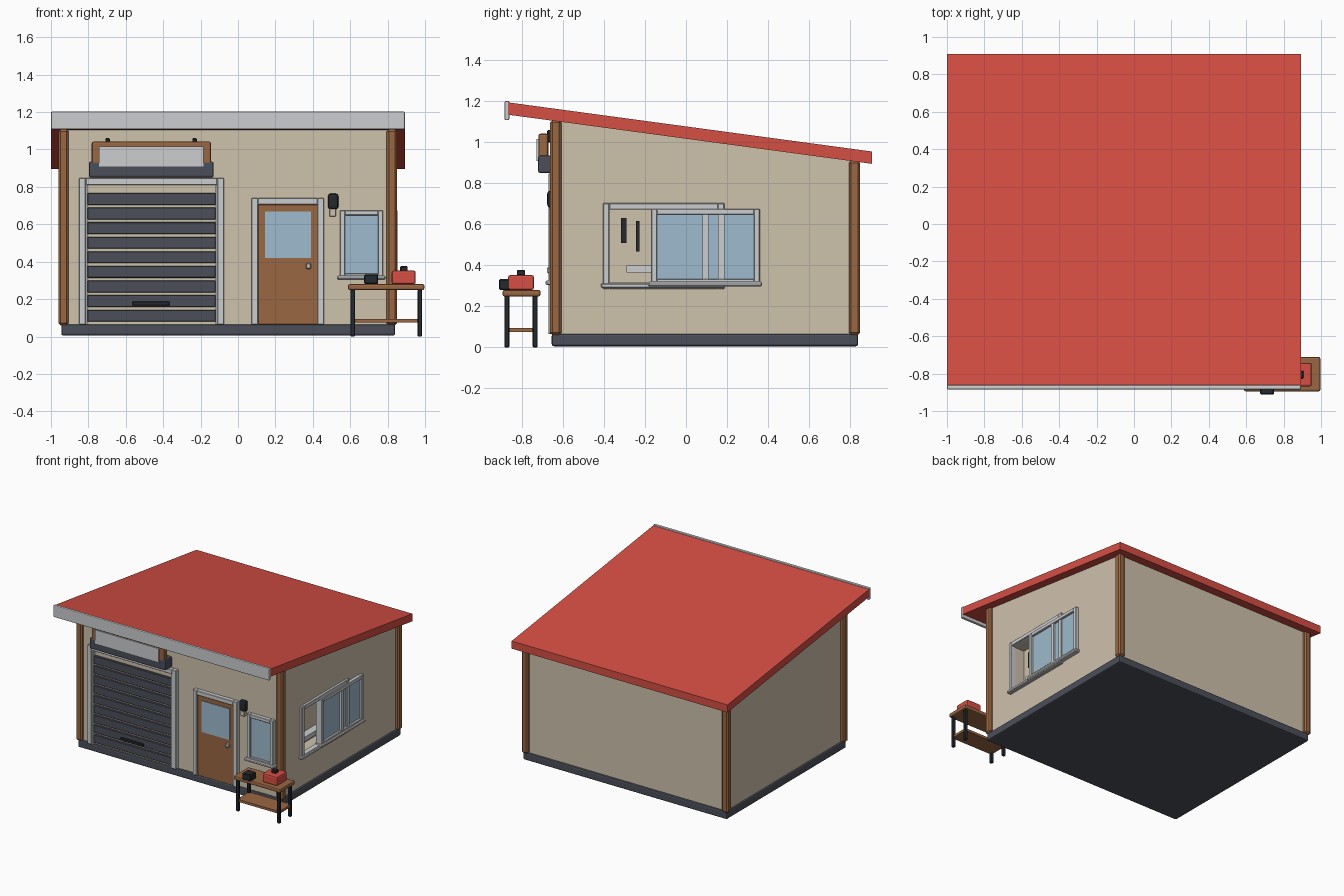
import bpy
import bmesh
from mathutils import Vector

cube = bpy.data.objects.get("Cube")
if cube:
    bpy.data.objects.remove(cube, do_unlink=True)


def material(name, rgb):
    """Flat material from display colour values (0-255)."""
    lin = [((c / 255 + 0.055) / 1.055) ** 2.4 for c in rgb] + [1.0]
    m = bpy.data.materials.new(name)
    m.use_nodes = True
    m.diffuse_color = lin
    m.node_tree.nodes["Principled BSDF"].inputs["Base Color"].default_value = lin
    return m


RED = material("red", (213, 78, 68))
WALL = material("beige plaster", (207, 194, 172))
DARK = material("slate grey", (75, 79, 89))
BLACK = material("near black", (36, 41, 47))
WOOD = material("brown wood", (154, 103, 66))
TRIM = material("light grey trim", (204, 205, 207))
GLASS = material("blue glass", (158, 187, 205))


def finish(name, bm, mat, bevel=0.0, segments=1):
    bmesh.ops.recalc_face_normals(bm, faces=bm.faces)
    mesh = bpy.data.meshes.new(name)
    bm.to_mesh(mesh)
    bm.free()
    mesh.materials.append(mat)
    ob = bpy.data.objects.new(name, mesh)
    bpy.context.collection.objects.link(ob)
    if bevel:
        mod = ob.modifiers.new("soft_edges", "BEVEL")
        mod.width = bevel
        mod.segments = segments
    return ob


def box(name, x, y, z, mat, bevel=0.0, segments=1):
    """Box given as (min, max) ranges on each axis."""
    bm = bmesh.new()
    bmesh.ops.create_cube(bm, size=1)
    for v in bm.verts:
        v.co = Vector([(r[0] + r[1]) / 2 + c * (r[1] - r[0])
                       for r, c in zip((x, y, z), v.co)])
    return finish(name, bm, mat, bevel, segments)


def side_prism(name, profile, x, mat, bevel=0.0):
    """Extrude a (y, z) profile across the x range."""
    bm = bmesh.new()
    face = bm.faces.new([bm.verts.new((x[0], y, z)) for y, z in profile])
    new = bmesh.ops.extrude_face_region(bm, geom=[face])["geom"]
    verts = [g for g in new if isinstance(g, bmesh.types.BMVert)]
    bmesh.ops.translate(bm, verts=verts, vec=(x[1] - x[0], 0, 0))
    return finish(name, bm, mat, bevel)


def roof_z(y):
    """Height of the roof underside."""
    return 1.135 - 0.135 * (y + 0.87)


def frame(name, axis, u, z, depth, w, mat, sill=True):
    """Rectangular frame; axis 'x' lies on the front, 'y' on the side wall."""
    def bar(part, uu, zz):
        if axis == "x":
            box(name + part, uu, depth, zz, mat, 0.003)
        else:
            box(name + part, depth, uu, zz, mat, 0.003)
    bar("_jamb_a", (u[0], u[0] + w), z)
    bar("_jamb_b", (u[1] - w, u[1]), z)
    inner = (u[0] + w, u[1] - w)
    bar("_head", inner, (z[1] - w, z[1]))
    if sill:
        bar("_foot", inner, (z[0], z[0] + w))


# Foundation, walls and roof
box("foundation_slab", (-0.945, 0.84), (-0.655, 0.84), (0.005, 0.065), DARK, 0.01, 2)
Y0, Y1 = -0.64, 0.825
walls = side_prism("walls", [(Y0, 0.06), (Y1, 0.06), (Y1, roof_z(Y1) + 0.01),
                             (Y0, roof_z(Y0) + 0.01)], (-0.93, 0.825), WALL)
cutter = box("hatch_cutter", (0.72, 0.9), (-0.38, 0.16), (0.31, 0.675), WALL)
cutter.hide_render = True
cut = walls.modifiers.new("hatch_opening", "BOOLEAN")
cut.operation = "DIFFERENCE"
cut.solver = "EXACT"
cut.object = cutter
cutter.hide_set(True)
cutter.display_type = "WIRE"

side_prism("roof", [(-0.87, roof_z(-0.87)), (0.908, roof_z(0.908)),
                    (0.908, roof_z(0.908) + 0.06), (-0.87, roof_z(-0.87) + 0.06)],
           (-1.0, 0.892), RED)
box("roof_fascia", (-1.0, 0.892), (-0.885, -0.862), (1.108, 1.202), TRIM, 0.006, 2)

# Corner posts
for sx, x in (("right", -0.96), ("left", 0.795)):
    for sy, y in (("front", -0.663), ("back", 0.795)):
        top = roof_z(y + 0.027) + 0.004
        box(f"{sy}_{sx}_post", (x, x + 0.055), (y, y + 0.055), (0.06, top), WOOD, 0.011)

# Roll-up garage door
for i in range(9):
    z = 0.08 + i * 0.078
    box(f"garage_slat_{i}", (-0.805, -0.12), (-0.658, -0.63), (z, z + 0.063), DARK, 0.003)
box("garage_handle", (-0.565, -0.365), (-0.672, -0.65), (0.165, 0.188), BLACK, 0.004)
frame("garage_frame", "x", (-0.85, -0.075), (0.065, 0.847), (-0.672, -0.63), 0.036, TRIM, False)
for side, x in (("right", -0.816), ("left", -0.12)):
    box(f"garage_track_{side}", (x, x + 0.012), (-0.666, -0.63), (0.065, 0.811), TRIM)

# Blank sign board above the garage door
box("shutter_housing", (-0.797, -0.13), (-0.722, -0.635), (0.85, 0.935), DARK, 0.01, 2)
box("sign_frame", (-0.782, -0.145), (-0.72, -0.672), (0.9, 1.042), WOOD, 0.01, 2)
box("sign_face", (-0.743, -0.185), (-0.729, -0.715), (0.908, 1.015), TRIM)
for side, x in (("right", -0.697), ("left", -0.232)):
    box(f"sign_bracket_{side}", (x - 0.012, x + 0.012), (-0.677, -0.63), (1.0, 1.06), BLACK, 0.004)

# Entry door
frame("door_frame", "x", (0.072, 0.46), (0.065, 0.74), (-0.672, -0.63), 0.035, TRIM, False)
box("entry_door", (0.107, 0.427), (-0.66, -0.63), (0.065, 0.705), WOOD, 0.003)
box("door_glass", (0.145, 0.39), (-0.665, -0.657), (0.42, 0.667), GLASS)
box("door_handle", (0.363, 0.39), (-0.677, -0.655), (0.36, 0.392), TRIM, 0.005)

# Wall lamp
box("lamp_housing", (0.48, 0.537), (-0.677, -0.635), (0.68, 0.765), BLACK, 0.016, 2)
box("lamp_diffuser", (0.488, 0.524), (-0.67, -0.635), (0.642, 0.684), WALL, 0.003)

# Front window
frame("front_window_frame", "x", (0.545, 0.775), (0.31, 0.675), (-0.67, -0.63), 0.027, TRIM)
box("front_window_glass", (0.57, 0.75), (-0.655, -0.63), (0.32, 0.65), GLASS)
box("front_window_sill", (0.53, 0.79), (-0.685, -0.63), (0.303, 0.325), TRIM, 0.006)

# Side service hatch, open at one end
frame("hatch_frame", "y", (-0.405, 0.187), (0.285, 0.703), (0.8, 0.845), 0.031, TRIM)
box("hatch_sill", (0.8, 0.855), (-0.415, 0.187), (0.29, 0.312), TRIM, 0.005)
box("hatch_shelf", (0.72, 0.78), (-0.29, -0.05), (0.365, 0.4), TRIM)
box("hanging_tool_short", (0.715, 0.735), (-0.318, -0.29), (0.51, 0.63), BLACK)
box("hanging_tool_long", (0.715, 0.735), (-0.245, -0.226), (0.467, 0.617), BLACK)

# Side window beside the hatch
frame("side_window_frame", "y", (-0.17, 0.36), (0.305, 0.675), (0.8, 0.852), 0.028, TRIM)
box("side_window_glass", (0.81, 0.835), (-0.145, 0.335), (0.32, 0.65), GLASS)
box("side_window_mullion", (0.81, 0.85), (0.08, 0.109), (0.32, 0.65), TRIM)
box("side_window_jamb", (0.81, 0.845), (0.156, 0.187), (0.32, 0.65), TRIM)
box("side_window_sill", (0.8, 0.862), (-0.185, 0.372), (0.297, 0.32), TRIM, 0.006)

# Workbench
box("bench_top", (0.588, 0.996), (-0.895, -0.71), (0.248, 0.28), WOOD, 0.009, 2)
box("bench_shelf", (0.608, 0.978), (-0.88, -0.73), (0.075, 0.094), WOOD)
for sx, x in (("right", 0.602), ("left", 0.961)):
    for sy, y in (("front", -0.885), ("back", -0.748)):
        box(f"bench_leg_{sy}_{sx}", (x, x + 0.023), (y, y + 0.023), (0, 0.25), BLACK, 0.003)

# Tools on the bench
box("bench_vise", (0.675, 0.748), (-0.912, -0.84), (0.28, 0.332), BLACK, 0.005)
box("toolbox", (0.822, 0.95), (-0.868, -0.742), (0.28, 0.352), RED, 0.01, 2)
box("toolbox_handle", (0.867, 0.907), (-0.825, -0.785), (0.35, 0.376), BLACK, 0.004)
